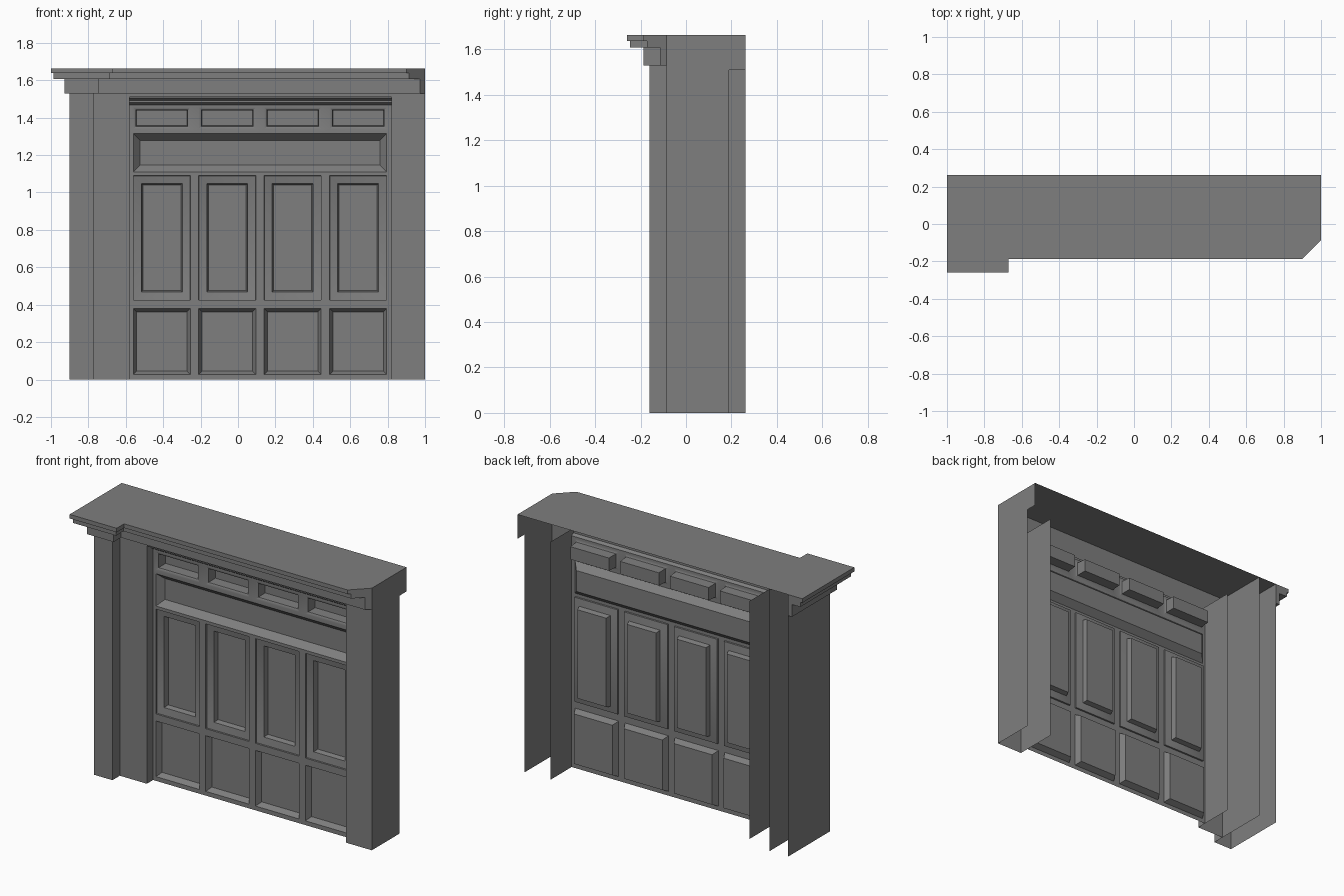
import bpy, bmesh, math

cube = bpy.data.objects.get("Cube")
if cube:
    bpy.data.objects.remove(cube, do_unlink=True)

# One flat grey for everything
grey = bpy.data.materials.new("painted_grey")
grey.use_nodes = True
colour = (0.21, 0.21, 0.21, 1)
grey.diffuse_color = colour
grey.node_tree.nodes["Principled BSDF"].inputs["Base Color"].default_value = colour

TOP, LINTEL, BACK = 1.664, 1.51, 0.262    # heights and rear edge
FRONT, BOARD = -0.086, -0.024             # wall face and panelling face
OPEN_L, OPEN_R = -0.58, 0.82              # sides of the opening


def finish(name, bm):
    mesh = bpy.data.meshes.new(name)
    bm.to_mesh(mesh)
    bm.free()
    mesh.materials.append(grey)
    obj = bpy.data.objects.new(name, mesh)
    bpy.context.collection.objects.link(obj)
    return obj


def add_wall(bm, path, z0, z1):
    """Upright sheet along a plan path; front lies right of travel."""
    for (ax, ay), (bx, by) in zip(path, path[1:]):
        corners = [(ax, ay, z0), (bx, by, z0), (bx, by, z1), (ax, ay, z1)]
        bm.faces.new([bm.verts.new(c) for c in corners])


def wall(name, path, z0, z1):
    bm = bmesh.new()
    add_wall(bm, path, z0, z1)
    bmesh.ops.remove_doubles(bm, verts=bm.verts, dist=0.0001)
    finish(name, bm)


# Piers, open at the back
wall("left_pilaster", [(-0.9, BACK), (-0.9, -0.16), (-0.77, -0.16), (-0.77, BACK)], 0, TOP)
wall("left_pier", [(-0.77, FRONT), (OPEN_L, FRONT), (OPEN_L, 0.19)], 0, LINTEL)
wall("right_pier", [(OPEN_R, 0.19), (OPEN_R, FRONT), (1, FRONT), (1, 0.19)], 0, LINTEL)
wall("lintel", [(-0.77, FRONT), (1, FRONT), (1, BACK)], LINTEL, TOP)


# Stepped cornice that wraps the pilaster and ends in a mitre
def cornice_line(d):
    return [(-0.9 - d, BACK), (-0.9 - d, -0.16 - d), (-0.77 + d, -0.16 - d),
            (-0.77 + d, FRONT - d), (1 - d, FRONT - d), (1, FRONT)]


wall_line = [(-0.77, FRONT), (-0.77, -0.16), (-0.9, -0.16), (-0.9, BACK)]
for name, d, z0, z1 in (("cornice_lower", 0.028, 1.53, 1.608),
                        ("cornice_middle", 0.086, 1.608, 1.638),
                        ("cornice_upper", 0.1, 1.638, TOP)):
    bm = bmesh.new()
    outer = cornice_line(d)
    add_wall(bm, [(-0.9, BACK)] + outer, z0, z1)
    soffit = outer + wall_line
    bm.faces.new([bm.verts.new((x, y, z0)) for x, y in reversed(soffit)])
    bmesh.ops.remove_doubles(bm, verts=bm.verts, dist=0.0001)
    finish(name, bm)

bm = bmesh.new()
bm.faces.new([bm.verts.new((x, y, TOP)) for x, y in cornice_line(0.1) + [(1, BACK)]])
finish("roof", bm)

# Panelled board: a grid of cells, some pushed back
xs = [OPEN_L]
for i in range(4):
    xs += [-0.56 + 0.35 * i, -0.255 + 0.35 * i]
xs.append(OPEN_R)
zs = [0, 0.027, 0.38, 0.425, 1.09, 1.11, 1.315, 1.34, 1.455, 1.468]
bm = bmesh.new()
grid = [[bm.verts.new((x, BOARD, z)) for x in xs] for z in zs]
cells = {}
for r in range(len(zs) - 1):
    for c in range(len(xs) - 1):
        a, b = grid[r], grid[r + 1]
        cells[r, c] = bm.faces.new((a[c], a[c + 1], b[c + 1], b[c]))


def push(faces, thickness, depth):
    bmesh.ops.inset_individual(bm, faces=faces, thickness=thickness,
                               depth=-depth, use_even_offset=True)


def row(r):
    return [cells[r, c] for c in (1, 3, 5, 7)]


bm.normal_update()
lower, middle, small = row(1), row(3), row(7)
push(lower, 0.018, 0.036)
push(middle, 0.001, 0.01)
push(middle, 0.042, 0.012)
push(middle, 0.008, 0.03)
push(small, 0.014, 0.008)
push(small, 0.003, 0.065)
band = bmesh.ops.dissolve_faces(bm, faces=[cells[5, c] for c in range(1, 8)])["region"]
push(band, 0.036, 0.04)
board = finish("panelled_board", bm)
bpy.ops.object.select_all(action="DESELECT")
board.select_set(True)
bpy.context.view_layer.objects.active = board
bpy.ops.object.shade_smooth_by_angle(angle=math.radians(30))

# Stepped moulding under the lintel
profile = [(BOARD, 1.468), (-0.042, 1.48), (-0.042, 1.493), (-0.065, 1.505),
           (-0.065, LINTEL), (FRONT, LINTEL)]
bm = bmesh.new()
rows = [[bm.verts.new((x, y, z)) for x in (OPEN_L, OPEN_R)] for y, z in profile]
for a, b in zip(rows, rows[1:]):
    bm.faces.new((a[0], a[1], b[1], b[0]))
finish("head_moulding", bm)
